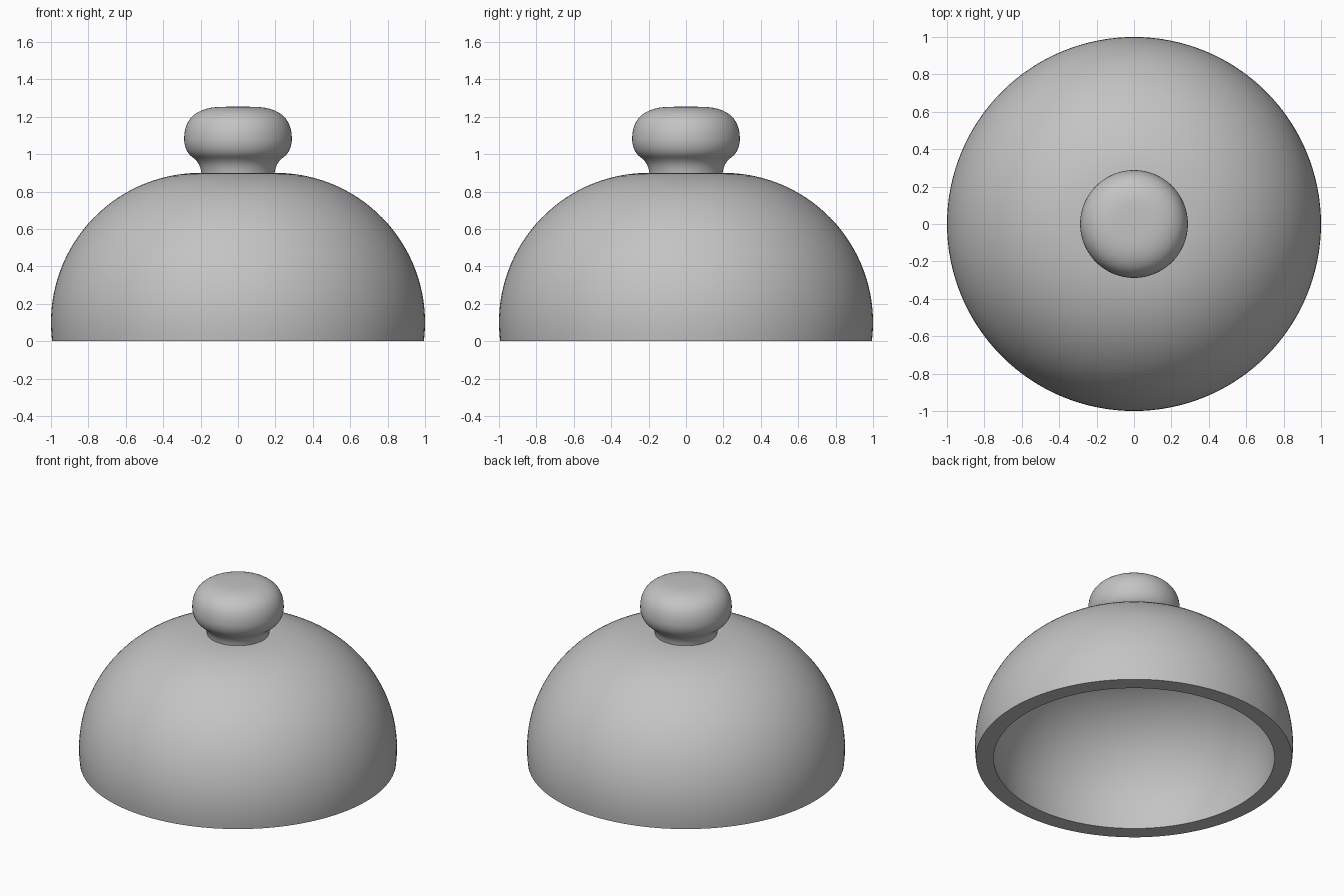
import bpy
import bmesh
from math import cos, sin, asin, pi, radians
from mathutils import Vector
from mathutils.geometry import interpolate_bezier

cube = bpy.data.objects.get("Cube")
if cube:
    bpy.data.objects.remove(cube, do_unlink=True)

# One plain grey for the whole lid
grey = bpy.data.materials.new("plain_grey")
grey.use_nodes = True
colour = (0.55, 0.55, 0.55, 1)
grey.diffuse_color = colour
grey.node_tree.nodes["Principled BSDF"].inputs["Base Color"].default_value = colour


def lathe(name, profile, steps=128):
    """Spin a list of (radius, height) points around the z axis."""
    bm = bmesh.new()
    verts = [bm.verts.new((r, 0, z)) for r, z in profile]
    edges = [bm.edges.new(pair) for pair in zip(verts, verts[1:])]
    bmesh.ops.spin(bm, geom=verts + edges, axis=(0, 0, 1), cent=(0, 0, 0),
                   angle=2 * pi, steps=steps, use_merge=True)
    bmesh.ops.remove_doubles(bm, verts=bm.verts, dist=0.0001)
    bmesh.ops.recalc_face_normals(bm, faces=bm.faces)
    mesh = bpy.data.meshes.new(name)
    bm.to_mesh(mesh)
    bm.free()
    mesh.materials.append(grey)
    obj = bpy.data.objects.new(name, mesh)
    bpy.context.collection.objects.link(obj)
    bpy.ops.object.select_all(action="DESELECT")
    obj.select_set(True)
    bpy.context.view_layer.objects.active = obj
    bpy.ops.object.shade_smooth_by_angle(angle=radians(30))
    return obj


def dome_arc(radius, steps=32):
    """Arc from the floor up to the flat crown."""
    start = asin(-0.1 / radius)
    angles = [start + (pi / 2 - start) * i / steps for i in range(steps + 1)]
    return [(0.2 + radius * cos(a), 0.1 + radius * sin(a)) for a in angles]


def bezier(a, b, c, d, count=14):
    points = [Vector((r, 0, z)) for r, z in (a, b, c, d)]
    return [(p.x, p.z) for p in interpolate_bezier(*points, count)]


# Hollow dome with a thick flat rim
outer, inner = dome_arc(0.8), dome_arc(0.69)
lathe("dome", [(0, 0.9)] + outer[::-1] + inner + [(0, 0.79)])

# Knob: flared neck, rounded side and softly flattened top
neck = bezier((0.195, 0.895), (0.2, 0.935), (0.212, 0.96), (0.245, 0.985))
lower = bezier((0.245, 0.985), (0.272, 1.005), (0.288, 1.04), (0.288, 1.082))
upper = bezier((0.288, 1.082), (0.288, 1.18), (0.235, 1.253), (0.08, 1.253))
lathe("knob", [(0, 0.895)] + neck + lower[1:] + upper[1:] + [(0, 1.255)])
